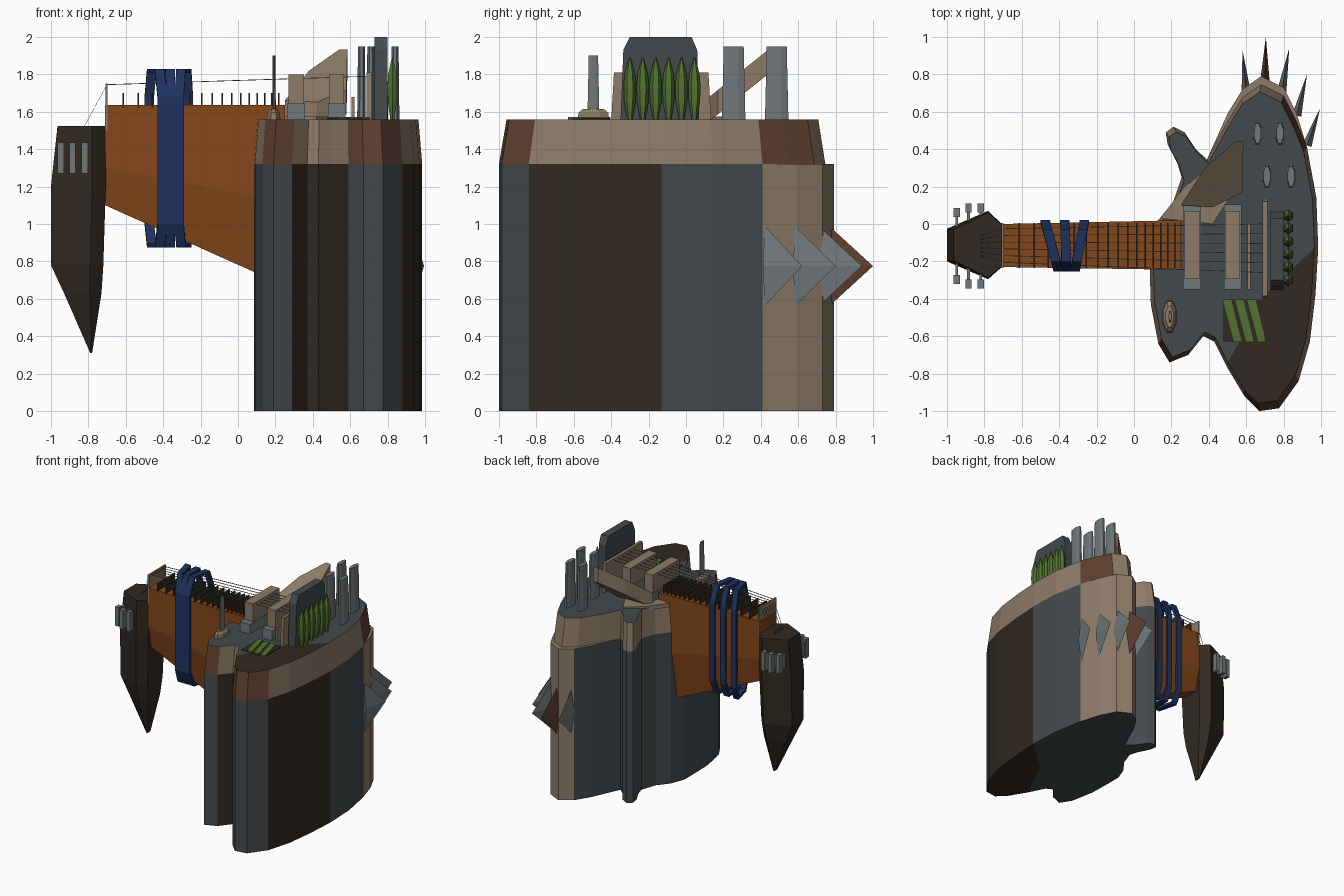
import bpy, bmesh, math
from mathutils import Vector, Matrix

if "Cube" in bpy.data.objects:
    bpy.data.objects.remove(bpy.data.objects["Cube"])

HEX = {"slate": "454b4e", "dark": "352d26", "tan": "8c7a67", "brown": "5f4233",
       "orange": "84491f", "blue": "24365f", "green": "527233", "steel": "70777a"}
MATS = {}
for key, h in HEX.items():
    m = bpy.data.materials.new(key)
    m.diffuse_color = [(int(h[i:i + 2], 16) / 255) ** 2.2 for i in (0, 2, 4)] + [1]
    m.use_nodes = True
    m.node_tree.nodes["Principled BSDF"].inputs["Base Color"].default_value = m.diffuse_color
    MATS[key] = m


def mesh(name, verts, faces, color, face_colors=None):
    me = bpy.data.meshes.new(name)
    me.from_pydata([tuple(v) for v in verts], [], faces)
    keys = [color] + sorted(set(face_colors or []) - {color})
    for k in keys:
        me.materials.append(MATS[k])
    if face_colors:
        for p, k in zip(me.polygons, face_colors):
            p.material_index = keys.index(k)
    bm = bmesh.new()
    bm.from_mesh(me)
    bmesh.ops.recalc_face_normals(bm, faces=bm.faces)
    bm.to_mesh(me)
    bm.free()
    ob = bpy.data.objects.new(name, me)
    bpy.context.collection.objects.link(ob)
    return ob


def loft(name, rings, color, closed=False):
    """Skin equal-length rings; cap the ends, or join last to first if closed."""
    n, k = len(rings[0]), len(rings)
    faces = [(r * n + i, r * n + (i + 1) % n, (r + 1) % k * n + (i + 1) % n, (r + 1) % k * n + i)
             for r in range(k if closed else k - 1) for i in range(n)]
    if not closed:
        faces += [tuple(range(n))[::-1], tuple(range((k - 1) * n, k * n))]
    return mesh(name, [v for r in rings for v in r], faces, color)


def rect(x0, x1, y0, y1, z):
    return [(x0, y0, z), (x1, y0, z), (x1, y1, z), (x0, y1, z)]


def box(name, x0, x1, y0, y1, z0, z1, color, taper=0):
    return loft(name, [rect(x0, x1, y0, y1, z0),
                       rect(x0, x1, y0 + taper, y1 - taper, z1)], color)


def oval(cx, cy, rx, ry, z, n=8):
    return [(cx + rx * math.cos(2 * math.pi * (i + .5) / n),
             cy + ry * math.sin(2 * math.pi * (i + .5) / n), z) for i in range(n)]


def prism(name, pts, z0, z1, color):
    return loft(name, [[(x, y, z0) for x, y in pts], [(x, y, z1) for x, y in pts]], color)


# Body: tall walls, a step at the upper horn, then a sloped rim
OUT = [(.085, -.27), (.09, -.43), (.13, -.64), (.19, -.74), (.29, -.70), (.37, -.60), (.43, -.63),
       (.50, -.77), (.59, -.92), (.67, -1), (.775, -.985), (.88, -.84), (.94, -.63), (.97, -.38),
       (.985, -.13), (.975, .14), (.925, .41), (.87, .59), (.80, .73), (.68, .79), (.58, .72),
       (.50, .59), (.39, .345), (.33, .40), (.27, .49), (.21, .52), (.17, .49), (.18, .425),
       (.23, .33), (.255, .25), (.21, .12), (.13, .02), (.085, -.1)]
N = len(OUT)
step = [(x, y - .045 if y > .55 else y) for x, y in OUT]
top = [(.53 + (x - .53) * .955, -.1 + (y + .1) * .955) for x, y in step]
rings = [(OUT, 0), (OUT, 1.32), (step, 1.32), (top, 1.56)]
verts = [(x, y, z) for ring, z in rings for x, y in ring] + [(.70, -.38, 0), (.70, -.38, 1.56)]
faces, cols = [], []
for r in range(3):
    for i in range(N):
        j = (i + 1) % N
        faces.append((r * N + i, r * N + j, (r + 1) * N + j, (r + 1) * N + i))
        if r == 0:
            cols.append("dark" if 4 <= i <= 7 or 11 <= i <= 13 else "tan" if 16 <= i <= 19 else "slate")
        else:
            cols.append("brown" if r == 2 and i in (2, 3, 8, 9, 10, 16, 17) else "tan")
for off, c in ((0, 4 * N), (3 * N, 4 * N + 1)):
    faces.append([off + i for i in range(7, 15)] + [c])
    faces.append([off + i % N for i in range(14, N + 8)] + [c])
    cols += ["dark", "slate"]
mesh("guitar_body", verts, faces, "slate", cols)

# Neck with keel-shaped underside
def neck_ring(x, y0, y1, zc, zb):
    c, h = (y0 + y1) / 2, (y1 - y0) * .3
    return [(x, y0, 1.635), (x, y0, zc), (x, c - h, zb), (x, c + h, zb), (x, y1, zc), (x, y1, 1.635)]
loft("neck", [neck_ring(-.71, -.23, 0, 1.3, 1.1), neck_ring(.25, -.245, .02, 1.12, .67)], "orange")

# Frets, nut and strings
for i in range(1, 17):
    x = -.7 + 1.52 * (1 - 2 ** (-i / 12))
    box("fret", x - .004, x + .004, -.235, .005, 1.62, 1.70, "dark")
box("nut", -.709, -.697, -.235, .005, 1.5, 1.75, "tan")
for i in range(6):
    t = i / 5
    path = [(-.82, -.06 - .11 * t, 1.525), (-.70, -.025 - .18 * t, 1.745), (.70, -.0 - .26 * t, 1.79)]
    loft("string", [[(x, y + .002 * a, z + .002 * b) for a, b in ((-1, -1), (1, -1), (1, 1), (-1, 1))]
                    for x, y, z in path], "steel")

# Headstock tapering down to a point
def head_ring(z, xl, xm, xr, s):
    pts = [(xl, -.2), (xm, -.295), (xr, -.23), (xr, 0), (xm, .07), (xl, -.025)]
    return [(x, -.113 + (y + .113) * s, z) for x, y in pts]
loft("headstock", [head_ring(1.525, -.965, -.78, -.705, .95), head_ring(1.2, -1, -.78, -.707, 1),
                   head_ring(.78, -1, -.79, -.72, .9), head_ring(.63, -.93, -.79, -.73, .72),
                   head_ring(.31, -.79, -.785, -.78, .15)], "dark")

# Tuning pegs on both sides
for x, o in ((-.947, .025), (-.885, 0), (-.82, 0)):
    for s in (1, -1):
        c = -.1175
        ya, yb, yc = (c + s * (d - o) for d in (.10, .18, .228))
        box("peg_stem", x - .007, x + .007, min(ya, yb), max(ya, yb), 1.29, 1.41, "steel")
        box("peg_button", x - .017, x + .017, min(yb, yc), max(yb, yc), 1.27, 1.435, "steel")

# Cloth bands wound around the neck
loop = [(-.20, 1.83), (-.255, 1.68), (-.255, 1.0), (-.20, .875), (-.03, .875), (.022, 1.0), (.022, 1.68), (-.03, 1.83)]
for xf, xb in ((-.405, -.475), (-.36, -.37), (-.315, -.265)):
    band = []
    for y, z in loop:
        x = xf + (xb - xf) * (y + .255) / .277
        yi, zi = -.117 + (y + .117) * .86, 1.35 + (z - 1.35) * .955
        band.append([(x - .025, y, z), (x + .025, y, z), (x + .025, yi, zi), (x - .025, yi, zi)])
    loft("neck_band", band, "blue", closed=True)

# Pickups with mounting ends
for x0, x1 in ((.27, .352), (.487, .567)):
    box("pickup", x0, x1, -.295, .07, 1.55, 1.80, "tan")
    box("pickup_mount", x0 - .007, x1 + .007, -.35, .105, 1.55, 1.645, "steel")

# Bridge bars, tail block and green saddles
box("bridge", .688, .715, -.40, .135, 1.55, 1.81, "tan", .015)
box("thin_bar", .608, .622, -.35, .0, 1.55, 1.68, "tan")
tail = [(-.35, 1.55), (.07, 1.55), (.06, 1.93), (.03, 2), (-.30, 2), (-.335, 1.93)]
loft("tail_block", [[(x, y, z) for y, z in tail] for x in (.73, .80)], "slate")
for i in range(6):
    y = .045 - .069 * i
    loft("green_saddle", [oval(.825, y, r * .9, r, z, 6) for r, z in
                          ((.012, 1.55), (.030, 1.65), (.033, 1.73), (.028, 1.8), (.004, 1.89))], "green")

# Control knobs
for x, y in ((.66, .485), (.78, .485), (.71, .255), (.84, .255)):
    loft("knob", [oval(x, y, .025, .068, 1.55), oval(x, y, .02, .058, 1.95)], "steel")

# Toggle switch
loft("switch_base", [oval(.19, -.495, .04, .092, 1.55), oval(.19, -.495, .037, .086, 1.595),
                     oval(.19, -.495, .022, .06, 1.615)], "tan")
loft("switch_lever", [oval(.193, -.495, .01, .034, 1.6), oval(.193, -.495, .008, .027, 1.9)], "steel")

# Raised sloping guard plate beside the pickups
plate = [(.25, .10), (.42, .09), (.58, .17), (.585, .44), (.54, .44), (.38, .30)]
slope = lambda y: 1.66 + (y - .10) * .80
loft("guard_plate", [[(x, y, slope(y) - .13) for x, y in plate], [(x, y, slope(y)) for x, y in plate]], "tan")
prism("guard_foot", [(.14, .03), (.42, .0), (.5, .12), (.40, .30), (.27, .2)], 1.54, 1.575, "tan")

# Striped panel
box("stripe_panel", .475, .70, -.63, -.405, 1.55, 1.566, "dark")
for x in (.475, .54, .605):
    prism("green_stripe", [(x, -.405), (x + .06, -.63), (x + .1, -.63), (x + .045, -.405)], 1.56, 1.571, "green")

# Thin blade spikes around the upper horn
for i, (b, t) in enumerate((((.60, .70), (.58, .93)), ((.70, .765), (.705, 1.0)), ((.79, .71), (.83, .94)),
                            ((.87, .58), (.925, .80)), ((.925, .42), (.995, .62)))):
    b, t = Vector((*b, .775)), Vector((*t, .775))
    side = (t - b).normalized().cross(Vector((0, 0, 1))) * .025
    up = Vector((0, 0, .215))
    mesh("horn_spike", [b + side, b + up, b - side, b - up, t],
         [(0, 1, 2, 3), (0, 1, 4), (1, 2, 4), (2, 3, 4), (3, 0, 4)], "brown" if i == 1 else "steel")
